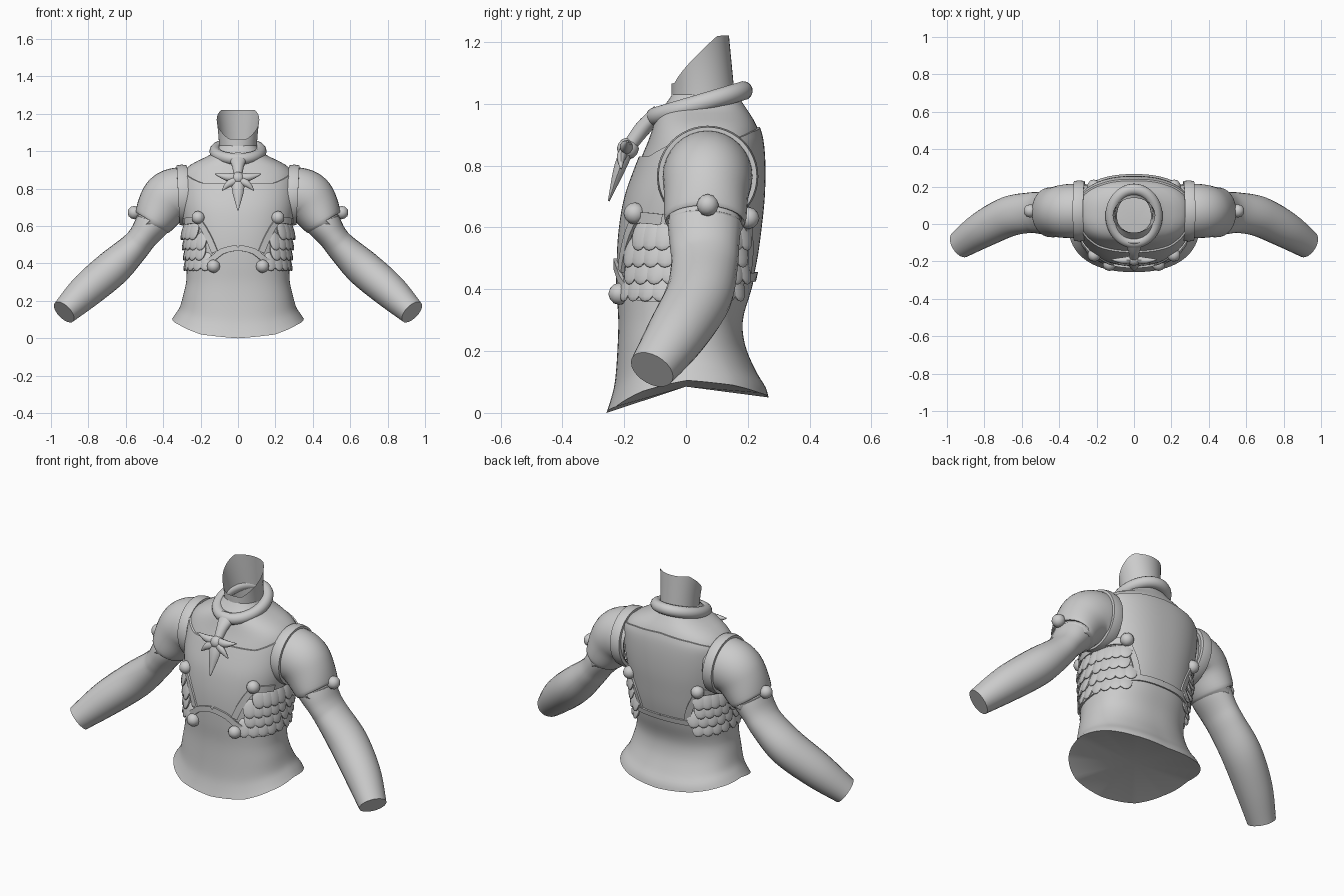
import bpy, bmesh, math
from math import sin, cos, pi, radians
from mathutils import Vector, Matrix

if "Cube" in bpy.data.objects:
    bpy.data.objects.remove(bpy.data.objects["Cube"])


def smooth_rows(rows, sub=5):
    """Catmull-Rom interpolation through rows of numbers."""
    out = []
    for i in range(len(rows) - 1):
        p = [rows[max(i - 1, 0)], rows[i], rows[i + 1], rows[min(i + 2, len(rows) - 1)]]
        for s in range(sub):
            t = s / sub
            out.append([0.5 * (2 * b + (c - a) * t + (2 * a - 5 * b + 4 * c - d) * t * t
                               + (3 * b - a - 3 * c + d) * t ** 3) for a, b, c, d in zip(*p)])
    return out + [list(rows[-1])]


def lerp_table(table, x):
    for a, b in zip(table, table[1:]):
        if x <= b[0]:
            t = max(0, (x - a[0]) / (b[0] - a[0]))
            return [p + (q - p) * t for p, q in zip(a, b)]
    return list(table[-1])


def finish(name, bm, mirror=False, angle=40):
    bmesh.ops.recalc_face_normals(bm, faces=bm.faces)
    me = bpy.data.meshes.new(name)
    bm.to_mesh(me)
    bm.free()
    ob = bpy.data.objects.new(name, me)
    bpy.context.collection.objects.link(ob)
    bpy.ops.object.select_all(action='DESELECT')
    ob.select_set(True)
    bpy.context.view_layer.objects.active = ob
    bpy.ops.object.shade_smooth_by_angle(angle=radians(angle))
    if mirror:
        ob.modifiers.new("Mirror", 'MIRROR')
    return ob


def loft(name, rings, cap0=None, cap1=None, mirror=False, loop=False, closed=True):
    """Skin rings of points; caps are fan centres."""
    bm = bmesh.new()
    vs = [[bm.verts.new(p) for p in r] for r in rings]
    n = len(vs[0])
    pairs = list(zip(vs, vs[1:])) + ([(vs[-1], vs[0])] if loop else [])
    for a, b in pairs:
        for i in range(n if closed else n - 1):
            j = (i + 1) % n
            bm.faces.new((a[i], a[j], b[j], b[i]))
    for ring, c in ((vs[0], cap0), (vs[-1], cap1)):
        if c is not None:
            cv = bm.verts.new(c)
            for i in range(n):
                bm.faces.new((ring[i], ring[(i + 1) % n], cv))
    return finish(name, bm, mirror)


def tube(name, rows, mirror=False, caps=(False, True), n=24, sub=5):
    """Elliptic tube through rows of x, y, z, in-plane radius, depth radius."""
    rows = smooth_rows(rows, sub)
    P = [Vector(r[:3]) for r in rows]
    rings = []
    for i, r in enumerate(rows):
        t = (P[min(i + 1, len(P) - 1)] - P[max(i - 1, 0)]).normalized()
        a = t.cross(Vector((0, 1, 0))).normalized()
        b = a.cross(t)
        rings.append([P[i] + a * r[3] * cos(k * 2 * pi / n) + b * r[4] * sin(k * 2 * pi / n)
                      for k in range(n)])
    return loft(name, rings, P[0] if caps[0] else None, P[-1] if caps[1] else None, mirror)


# Torso surface: height, half width, front y, back y
BODY = smooth_rows([
    (0, .34, -.245, .255), (.04, .322, -.232, .245), (.1, .298, -.218, .215), (.2, .28, -.21, .18),
    (.3, .265, -.207, .172), (.4, .262, -.213, .2), (.5, .268, -.215, .222), (.6, .282, -.208, .236),
    (.7, .298, -.19, .246), (.8, .305, -.155, .248), (.88, .298, -.122, .242), (.93, .25, -.105, .228),
    (.97, .17, -.09, .205), (1.0, .12, -.065, .185), (1.03, .1, -.045, .165)])
HEM = [(0, 0), (30, .02), (60, .07), (90, .105), (120, .09), (150, .065), (180, .05)]


def surf(deg, z, off=0.0):
    _, hx, yf, yb = lerp_table(BODY, z)
    s, c = sin(radians(deg)), -cos(radians(deg))
    e = 2 / 2.35
    x = math.copysign(abs(s) ** e, s) * (hx + off)
    y = (yf + yb) / 2 + math.copysign(abs(c) ** e, c) * ((yb - yf) / 2 + off)
    d = abs((deg + 180) % 360 - 180)
    return Vector((x, y, z + lerp_table(HEM, d)[1] * max(0, 1 - z / .3)))


N = 96
ANG = [i * 360 / N for i in range(N)]
fold = lambda d: abs((d + 180) % 360 - 180)


def shell(name, lo, hi, off, cap0=None, steps=24):
    """Clothing layer wrapped round the torso between two edge tables."""
    ring = lambda v, o: [surf(d, (1 - v) * lerp_table(lo, fold(d))[1] + v * lerp_table(hi, fold(d))[1], o)
                         for d in ANG]
    rings = [ring(k / steps, off) for k in range(steps + 1)]
    return loft(name, ([] if cap0 else [ring(0, 0)]) + rings + [ring(1, 0)], cap0)


def ribbon(name, path, width, off, thick=.012, mirror=True):
    """Raised trim strip following (angle, height) points on the torso."""
    path = smooth_rows(path, 6)
    secs = []
    for i, (d, z) in enumerate(path):
        a, b = path[max(i - 1, 0)], path[min(i + 1, len(path) - 1)]
        t = Vector(((b[0] - a[0]) * .0045, b[1] - a[1])).normalized() * width / 2
        side = [(d - t.y / .0045, z + t.x), (d + t.y / .0045, z - t.x)]
        secs.append([surf(*side[0], off), surf(*side[0], off + thick),
                     surf(*side[1], off + thick), surf(*side[1], off)])
    return loft(name, secs, mirror=mirror)


# Body underlayer, waist cloth and chest plate
loft("torso", [[surf(d, .3 + k * .73 / 36) for d in ANG] for k in range(37)])
waist_top = [(0, .485), (14, .47), (26, .43), (45, .385), (75, .375), (120, .41), (150, .435), (180, .44)]
shell("waist_cloth", [(0, 0), (180, 0)], waist_top, .012, cap0=(0, 0, .085))
plate_low = [(0, .47), (22, .43), (40, .615), (90, .61), (139, .6), (152, .42), (180, .42)]
plate_top = [(0, .83), (35, .83), (60, .87), (110, .88), (145, .91), (180, .925)]
shell("chest_plate", plate_low, plate_top, .009)

# Raised trims: waist edge, openings at front and back
ribbon("waist_trim", [(0, .485), (14, .465), (26, .425), (45, .385), (75, .375), (120, .41),
                      (150, .435), (180, .44)], .03, .008)
ribbon("front_opening_trim", [(23, .46), (29, .53), (37, .6), (45, .63), (70, .625)], .035, .005)
ribbon("back_opening_trim", [(110, .625), (135, .62), (143, .57), (149, .5), (152, .44)], .035, .005)

# Overlapping scales in the side openings
bm = bmesh.new()
for row, (z, a0, a1) in enumerate([(.41, 32, 148), (.465, 34, 146), (.52, 38, 142), (.575, 43, 138)]):
    count = 9
    for k in range(count):
        d = a0 + (a1 - a0) * (k + (.5 if row % 2 else 0)) / count + 3
        tx = (surf(d + 2, z) - surf(d - 2, z)).normalized()
        nrm = tx.cross(Vector((0, 0, 1)))
        m = Matrix((tx, nrm, (0, 0, 1))).transposed().to_4x4()
        m.translation = surf(d, z, .012)
        m = m @ Matrix.Rotation(radians(16), 4, 'X') @ Matrix.Diagonal((.037, .011, .052, 1))
        bmesh.ops.create_uvsphere(bm, u_segments=10, v_segments=8, radius=1, matrix=m)
finish("side_scales", bm, mirror=True)

# Rivets
bm = bmesh.new()
for p in (surf(41, .645, .015), surf(24, .385, .02), surf(138, .63, .015), Vector((.555, .07, .672))):
    bmesh.ops.create_icosphere(bm, subdivisions=2, radius=.036, matrix=Matrix.Translation(p))
finish("rivets", bm, mirror=True)

# Arms and short sleeves
tube("arm", [(.40, .065, .69, .10, .11), (.46, .06, .61, .092, .118), (.51, .06, .54, .078, .112),
             (.56, .06, .48, .082, .108), (.67, .04, .375, .098, .108), (.81, -.03, .255, .093, .098),
             (.93, -.11, .14, .07, .076)], mirror=True)
tube("sleeve", [(.25, .07, .765, .145, .14), (.32, .07, .765, .148, .145), (.37, .068, .745, .146, .143),
                (.41, .065, .7, .132, .136), (.455, .062, .622, .106, .131), (.457, .062, .62, .085, .11)],
     mirror=True, caps=(False, False), n=32)

# Armhole strap: flat band round the shoulder
secs = []
for k in range(48):
    a = k * 2 * pi / 48
    u = Vector((0, cos(a) * .152, .765 + sin(a) * .152))
    w = Vector((0, cos(a) * .012, sin(a) * .012))
    x = .3 - .008 * (1 - sin(a))
    base = u + Vector((x, .07, 0))
    secs.append([base + Vector((-.028, 0, 0)) - w, base + Vector((-.028, 0, 0)) + w * .6,
                 base + w, base + Vector((.028, 0, 0)) + w * .6, base + Vector((.028, 0, 0)) - w])
loft("armhole_strap", secs, mirror=True, loop=True)

# Neck with a slanted open rim
rings = []
for k in range(9):
    v = k / 8
    ring = []
    for i in range(40):
        a = i * pi / 20
        back = (1 - cos(a)) / 2
        top = 1.065 + .155 * min(1, max(0, (back - .05) / .75)) ** .8
        ring.append(((.1 + .014 * v * v) * sin(a), .058 - .012 * v - (.105 - .012 * v) * cos(a),
                     .97 + (top - .97) * v))
    rings.append(ring)
loft("neck", rings)

# Neckerchief: rolled collar, gather, knot and tails
rings = []
for k in range(48):
    a = k * pi / 24
    c = Vector((.122 * sin(a), .043 - .142 * cos(a), 1.0 - .042 * cos(a)))
    o = Vector((sin(a), -cos(a), -.3 * cos(a))).normalized()
    rings.append([c + .031 * (o * cos(b) + Vector((0, -.28, .96)) * sin(b))
                  for b in [j * pi / 7 for j in range(14)]])
loft("collar_roll", rings, loop=True)
tube("collar_gather", [(0, -.085, .975, .055, .025), (0, -.14, .92, .032, .026), (0, -.185, .86, .022, .022)])
bm = bmesh.new()
bmesh.ops.create_icosphere(bm, subdivisions=2, radius=.036, matrix=Matrix.Translation((0, -.188, .855)))
finish("knot", bm)
tube("centre_tail", [(0, -.19, .85, .03, .022), (0, -.215, .79, .032, .02), (0, -.25, .685, .003, .003)], n=10)
tube("side_tail", [(.01, -.19, .86, .024, .02), (.06, -.195, .862, .02, .018), (.122, -.19, .878, .003, .003)],
     mirror=True, n=10)
tube("lower_tail", [(.01, -.2, .845, .022, .016), (.05, -.21, .825, .018, .014), (.085, -.21, .79, .003, .003)],
     mirror=True, n=10)
